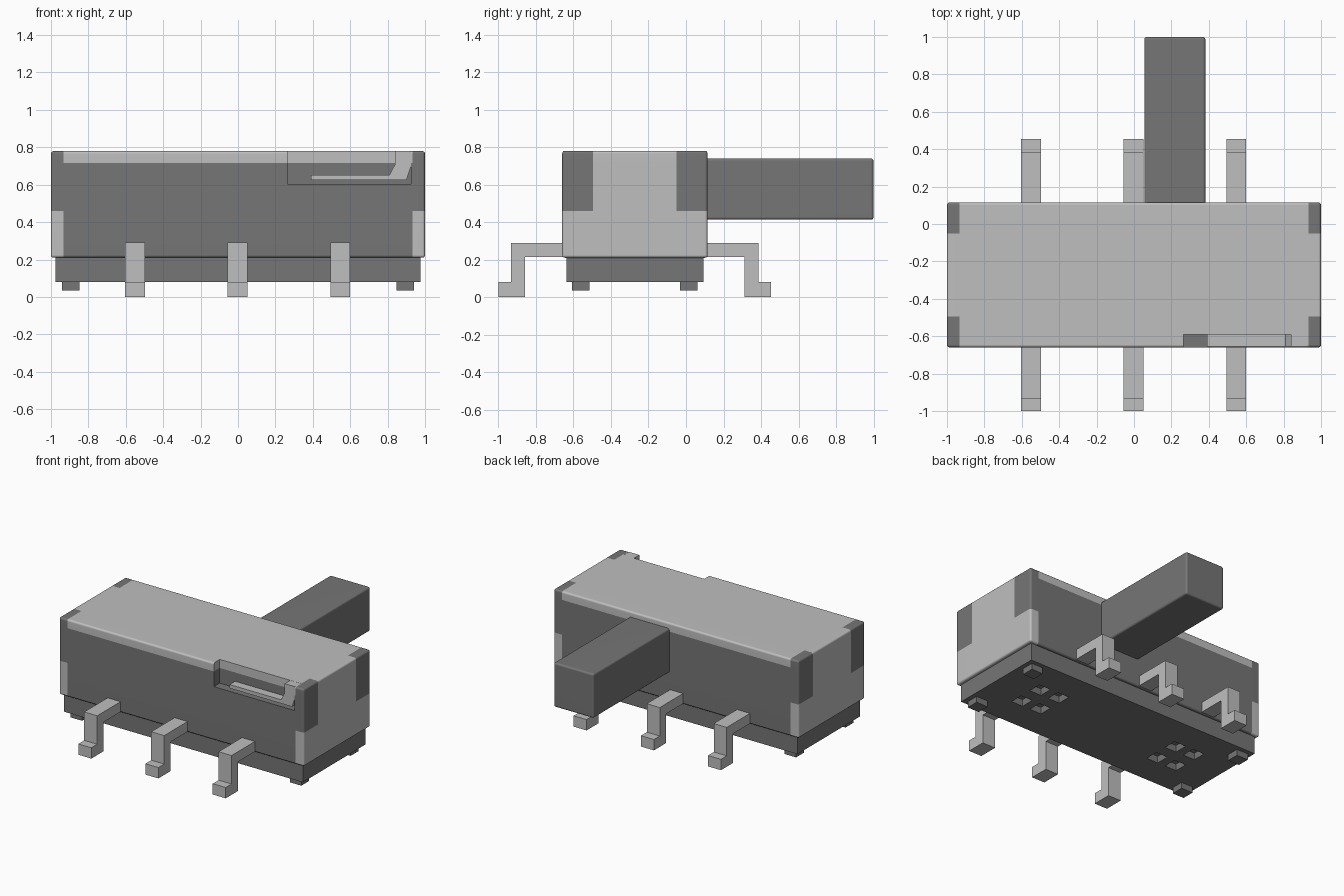
import bpy, bmesh
from mathutils import Vector

if "Cube" in bpy.data.objects:
    bpy.data.objects.remove(bpy.data.objects["Cube"])


def material(name, v):
    m = bpy.data.materials.new(name)
    m.diffuse_color = (v, v, v, 1)
    m.use_nodes = True
    m.node_tree.nodes["Principled BSDF"].inputs["Base Color"].default_value = m.diffuse_color
    return m


METAL = material("light metal", 0.52)
PLASTIC = material("dark plastic", 0.18)
MID_Y = -0.273          # middle of the housing in depth


def finish(name, bm, mats):
    bmesh.ops.recalc_face_normals(bm, faces=bm.faces)
    me = bpy.data.meshes.new(name)
    bm.to_mesh(me)
    bm.free()
    ob = bpy.data.objects.new(name, me)
    bpy.context.collection.objects.link(ob)
    for m in mats:
        me.materials.append(m)
    return ob


def box(name, lo, hi, mat, bevel=0.0):
    lo, hi = Vector(lo), Vector(hi)
    bm = bmesh.new()
    bmesh.ops.create_cube(bm, size=1)
    for v in bm.verts:
        v.co = (lo + hi) / 2 + Vector(a * b for a, b in zip(v.co, hi - lo))
    if bevel:
        bmesh.ops.bevel(bm, geom=bm.edges[:], offset=bevel, segments=3,
                        profile=0.5, affect='EDGES')
    return finish(name, bm, [mat])


def prism(name, profile, axis, a, b, mat):
    """Extrude a (u, z) profile from a to b along x or y."""
    bm = bmesh.new()
    point = (lambda u, z: (a, u, z)) if axis == 'x' else (lambda u, z: (u, a, z))
    face = bm.faces.new([bm.verts.new(point(u, z)) for u, z in profile])
    ext = bmesh.ops.extrude_face_region(bm, geom=[face])
    step = Vector((b - a, 0, 0)) if axis == 'x' else Vector((0, b - a, 0))
    for v in ext['geom']:
        if isinstance(v, bmesh.types.BMVert):
            v.co += step
    return finish(name, bm, [mat])


def activate(ob):
    bpy.ops.object.select_all(action='DESELECT')
    ob.select_set(True)
    bpy.context.view_layer.objects.active = ob


def cut(ob, cutter):
    activate(ob)
    mod = ob.modifiers.new("cut", 'BOOLEAN')
    mod.operation = 'DIFFERENCE'
    mod.solver = 'EXACT'
    mod.object = cutter
    bpy.ops.object.modifier_apply(modifier=mod.name)
    bpy.data.objects.remove(cutter)


def smooth(ob):
    activate(ob)
    bpy.ops.object.shade_smooth_by_angle(angle=0.7)
    mod = ob.modifiers.new("flat sides", 'WEIGHTED_NORMAL')
    mod.keep_sharp = True


# Housing with the spring notch in its front top edge
housing = box("housing", (-1, -0.66, 0.21), (1, 0.115, 0.78), PLASTIC, 0.014)
cut(housing, box("notch_cutter", (0.265, -0.8, 0.605), (0.925, -0.592, 0.9), PLASTIC))

# Split the housing along the metal cover outline and colour the regions
housing.data.materials.clear()
housing.data.materials.append(METAL)
housing.data.materials.append(PLASTIC)
bm = bmesh.new()
bm.from_mesh(housing.data)
for co, no in [((-0.932, 0, 0), (1, 0, 0)), ((0.932, 0, 0), (1, 0, 0)),
               ((0, -0.495, 0), (0, 1, 0)), ((0, -0.05, 0), (0, 1, 0)),
               ((0, 0, 0.46), (0, 0, 1)), ((0, 0, 0.717), (0, 0, 1))]:
    bmesh.ops.bisect_plane(bm, geom=bm.verts[:] + bm.edges[:] + bm.faces[:],
                           plane_co=co, plane_no=no, dist=1e-5)
for f in bm.faces:
    c = f.calc_center_median()
    outer = abs(c.x) > 0.932
    corner = outer and abs(c.y - MID_Y) > 0.2225 and c.z > 0.46
    wall = not outer and c.z < 0.717
    f.material_index = 1 if corner or wall else 0
bm.to_mesh(housing.data)
bm.free()
smooth(housing)

# Bent spring tab inside the notch
prism("spring_tab", [(0.84, 0.779), (0.925, 0.779), (0.925, 0.70), (0.90, 0.625),
                     (0.39, 0.625), (0.39, 0.652), (0.81, 0.652), (0.84, 0.71)],
      'y', -0.655, -0.591, METAL)

# Base plate with two groups of four square pockets underneath
base = box("base", (-0.975, -0.637, 0.08), (0.975, 0.093, 0.215), PLASTIC)
for gx in (-0.59, 0.59):
    for dx in (-0.08, 0.08):
        for dy in (-0.095, 0.095):
            x, y = gx + dx, MID_Y + dy
            cut(base, box("pocket_cutter", (x - 0.048, y - 0.05, 0.0),
                          (x + 0.048, y + 0.05, 0.13), PLASTIC))

# Small locating feet at the four corners
for sx in (-1, 1):
    for sy in (-1, 1):
        x, y = sx * 0.895, MID_Y + sy * 0.288
        box("locating_foot", (x - 0.047, y - 0.046, 0.035),
            (x + 0.047, y + 0.046, 0.085), PLASTIC)

# Sliding lever out of the back
smooth(box("slide_lever", (0.055, 0.08, 0.413), (0.382, 1.0, 0.74), PLASTIC, 0.014))

# Gull-wing leads, three per side, mirrored front to back
LEAD = [(0.33, 0.29), (0.659, 0.29), (0.659, 0.08), (0.727, 0.08),
        (0.727, 0.0), (0.585, 0.0), (0.585, 0.215), (0.33, 0.215)]
for side, label in ((-1, "front_lead"), (1, "back_lead")):
    for x in (-0.55, -0.003, 0.547):
        prism(label, [(MID_Y + side * d, z) for d, z in LEAD],
              'x', x - 0.053, x + 0.053, METAL)
